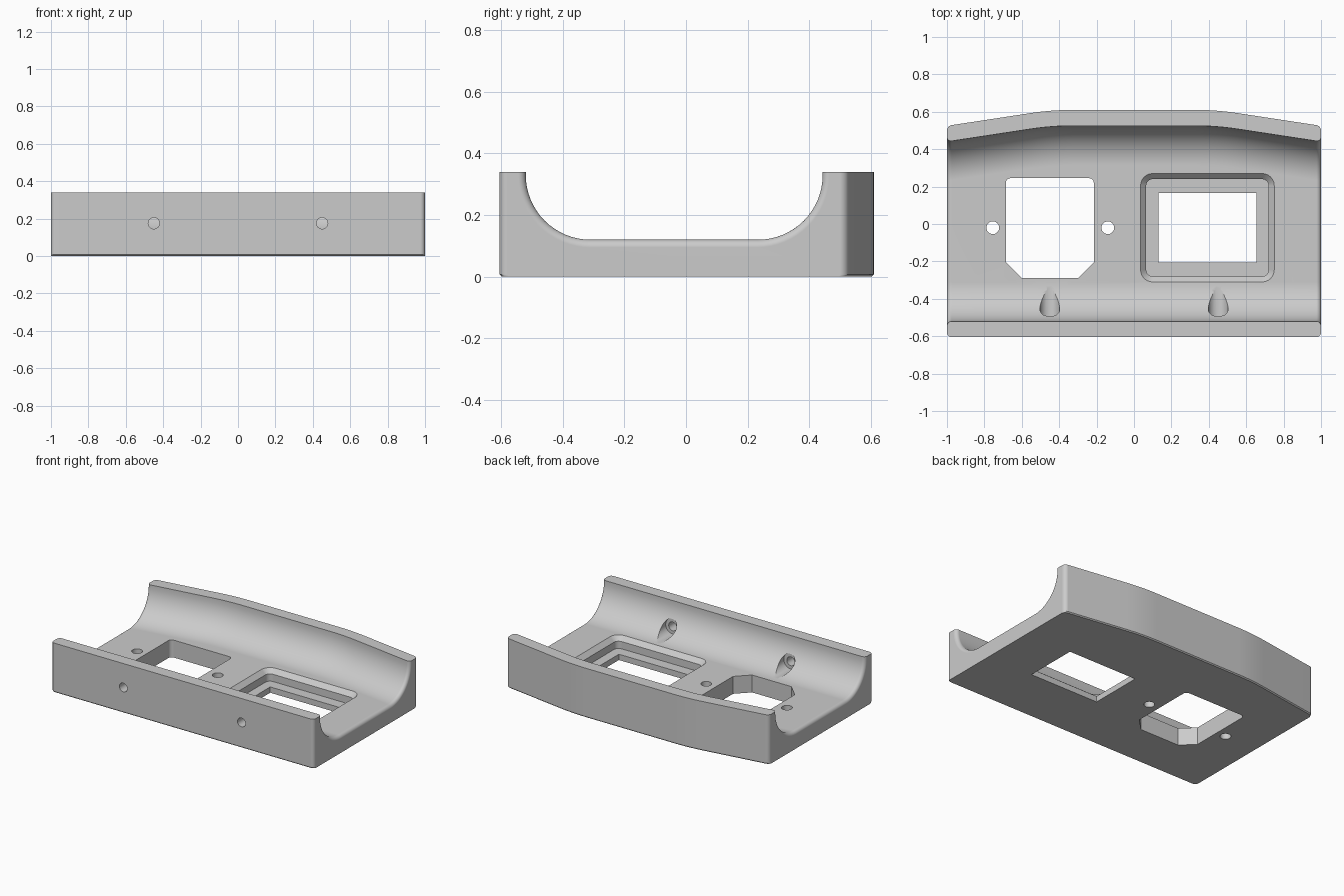
import bpy, bmesh, math
from math import sin, cos, pi, radians

cube = bpy.data.objects.get("Cube")
if cube:
    bpy.data.objects.remove(cube, do_unlink=True)

grey = bpy.data.materials.new("plain grey")
grey.use_nodes = True
grey.diffuse_color = (0.6, 0.6, 0.6, 1)
grey.node_tree.nodes["Principled BSDF"].inputs["Base Color"].default_value = (0.6, 0.6, 0.6, 1)

HEIGHT, FLOOR, RADIUS, WALL = 0.34, 0.12, 0.21, 0.085
FRONT, BACK = -0.605, 0.61
EDGE, CHAMFER = 0.025, 0.007


def loft(name, loops, caps=True):
    """Join closed loops of equal length into a solid."""
    bm = bmesh.new()
    rings = [[bm.verts.new(p) for p in loop] for loop in loops]
    for a, b in zip(rings, rings[1:]):
        for i in range(len(a)):
            j = (i + 1) % len(a)
            bm.faces.new((a[i], a[j], b[j], b[i]))
    for ring in (rings[0], rings[-1]):
        bm.faces.new(ring)
    bmesh.ops.recalc_face_normals(bm, faces=bm.faces)
    mesh = bpy.data.meshes.new(name)
    bm.to_mesh(mesh)
    bm.free()
    mesh.materials.append(grey)
    obj = bpy.data.objects.new(name, mesh)
    bpy.context.collection.objects.link(obj)
    return obj


def back_line(x):
    """Outer y of the bowed back wall."""
    t = abs(x)
    if t < 0.33:
        return BACK
    if t < 0.55:
        return BACK - 0.345 * (t - 0.33) ** 2
    return BACK - 0.0167 - 0.152 * (t - 0.55)


def section(x, d):
    """Trough cross-section at x, thinned by d where the ends round off."""
    f, b = FRONT + d, back_line(x) - d
    fc, bc = FRONT + WALL + RADIUS, back_line(x) - WALL - RADIUS
    zc, r = FLOOR + RADIUS, RADIUS + d
    pts = [(f + CHAMFER, 0), (f, CHAMFER), (f, HEIGHT), (fc - r, HEIGHT)]
    arc = [radians(90 * i / 16) for i in range(17)]
    pts += [(fc - r * cos(a), zc - r * sin(a)) for a in arc]
    pts += [(bc + r * cos(a), zc - r * sin(a)) for a in reversed(arc)]
    pts += [(bc + r, HEIGHT), (b, HEIGHT), (b, CHAMFER), (b - CHAMFER, 0)]
    return [(x, y, z) for y, z in pts]


# trough body with rounded ends
ends = [(1 - EDGE * (1 - sin(a)), EDGE * (1 - cos(a)))
        for a in (radians(15 * i) for i in range(7))]
ends = [(1 - EDGE + EDGE * sin(radians(15 * i)), EDGE * (1 - cos(radians(15 * i))))
        for i in range(7)]
inner = [0.33 + 0.22 * i / 8 for i in range(9)] + [0.7, 0.85]
half = [(x, 0) for x in inner] + ends
stations = [(-x, d) for x, d in reversed(half)] + half
body = loft("trough_body", [section(x, d) for x, d in stations])


def rounded_rect(x0, x1, y0, y1, r):
    pts = []
    for k, (cx, cy) in enumerate([(x1 - r, y1 - r), (x0 + r, y1 - r),
                                  (x0 + r, y0 + r), (x1 - r, y0 + r)]):
        for i in range(7):
            a = (k + i / 6) * pi / 2
            pts.append((cx + r * cos(a), cy + r * sin(a)))
    return pts


def cut_down(name, *levels):
    """Cut a vertical opening from (z, outline) levels."""
    subtract(loft(name, [[(x, y, z) for x, y in line] for z, line in levels]))


def subtract(cutter):
    cutter.hide_render = True
    mod = body.modifiers.new("cut", "BOOLEAN")
    mod.operation, mod.solver, mod.object = "DIFFERENCE", "EXACT", cutter
    bpy.context.view_layer.objects.active = body
    bpy.ops.object.modifier_apply(modifier=mod.name)
    bpy.data.objects.remove(cutter, do_unlink=True)


def circle(cx, cy, r, n=32):
    return [(cx + r * cos(2 * pi * i / n), cy + r * sin(2 * pi * i / n)) for i in range(n)]


# stepped display window: chamfered pocket, ledge and opening
top = rounded_rect(0.035, 0.75, -0.31, 0.27, 0.065)
low = rounded_rect(0.065, 0.72, -0.28, 0.24, 0.035)
above = rounded_rect(0.025, 0.76, -0.32, 0.28, 0.075)
cut_down("display_pocket", (0.04, low), (0.09, low), (FLOOR, top), (FLOOR + 0.01, above))
opening = [(0.13, -0.205), (0.655, -0.205), (0.655, 0.165), (0.13, 0.165)]
cut_down("display_opening", (-0.1, opening), (0.2, opening))

# socket opening with two clipped front corners
socket = rounded_rect(-0.685, -0.215, -0.29, 0.245, 0.025)[:14]
socket += [(-0.685, -0.205), (-0.6, -0.29), (-0.3, -0.29), (-0.215, -0.205)]
cut_down("socket_opening", (-0.1, socket), (0.2, socket))

# screw holes beside the socket
for x in (-0.755, -0.14):
    hole = circle(x, -0.02, 0.034)
    cut_down("screw_hole", (-0.1, hole), (0.2, hole))

# front wall holes with wider recesses inside
for x in (-0.45, 0.45):
    for r, y0, y1 in ((0.03, -0.7, -0.3), (0.053, -0.497, -0.25)):
        ring = circle(x, 0.175, r)
        subtract(loft("front_hole", [[(px, y, pz) for px, pz in ring] for y in (y0, y1)]))

# smooth curves, crisp edges
bpy.ops.object.select_all(action="DESELECT")
body.select_set(True)
bpy.context.view_layer.objects.active = body
bpy.ops.object.shade_smooth_by_angle(angle=radians(30))
normals = body.modifiers.new("even_normals", "WEIGHTED_NORMAL")
normals.keep_sharp = True
